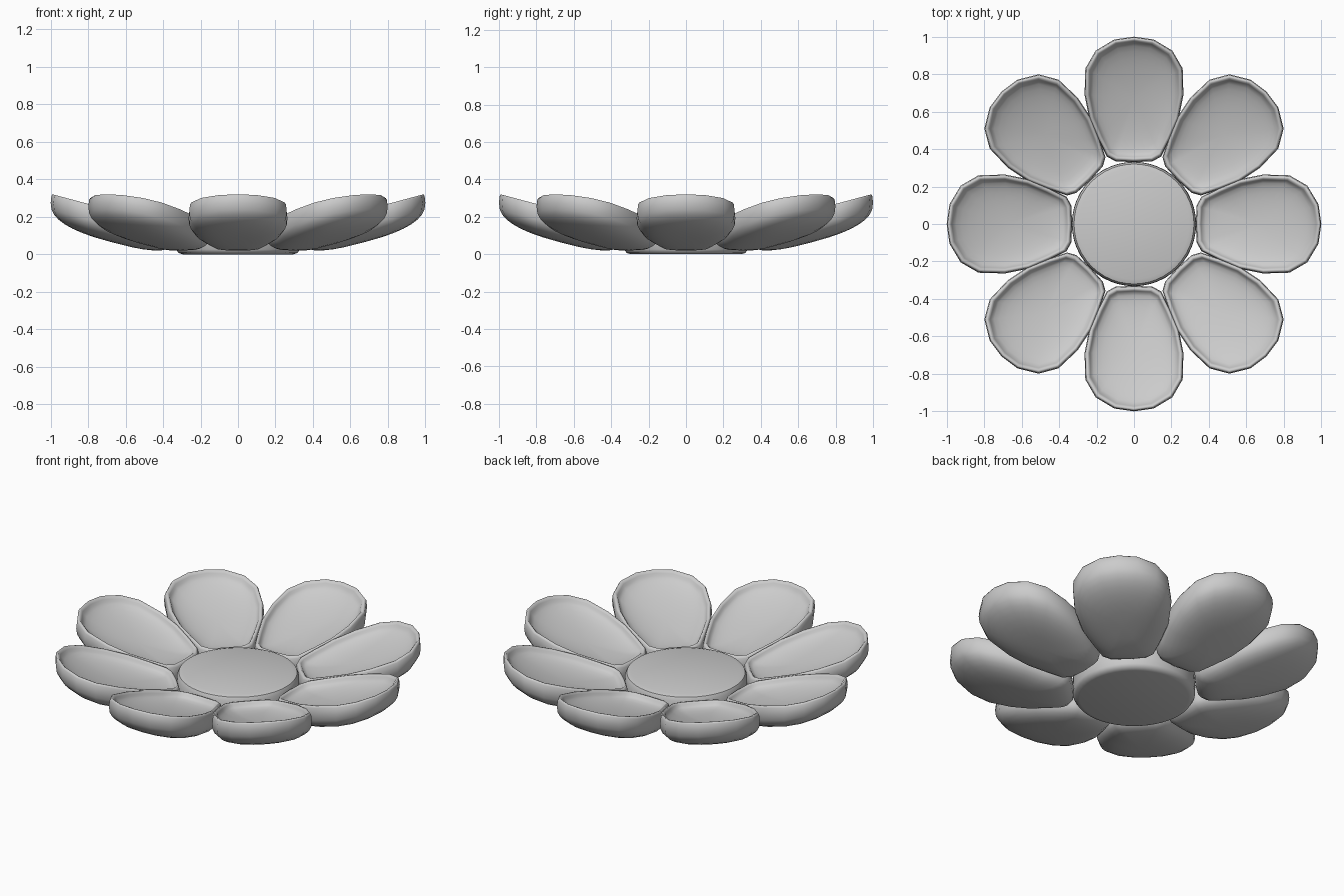
import bpy, bmesh, math

if "Cube" in bpy.data.objects:
    bpy.data.objects.remove(bpy.data.objects["Cube"])

# half outline of a petal seen from above: (sideways, distance from centre)
HALF = [(0, 1.0), (0.105, 0.985), (0.205, 0.925), (0.26, 0.83), (0.264, 0.69),
        (0.238, 0.56), (0.19, 0.45), (0.145, 0.36), (0.10, 0.335), (0, 0.33)]
OUTLINE = HALF + [(-x, r) for x, r in HALF[-2:0:-1]]
MID = 0.67


def rim_z(r):
    return 0.145 + 0.268 * (r - 0.33)


def finish(bm, name, angle):
    bmesh.ops.recalc_face_normals(bm, faces=bm.faces)
    me = bpy.data.meshes.new(name)
    bm.to_mesh(me)
    bm.free()
    ob = bpy.data.objects.new(name, me)
    bpy.context.collection.objects.link(ob)
    bpy.ops.object.select_all(action='DESELECT')
    ob.select_set(True)
    bpy.context.view_layer.objects.active = ob
    bpy.ops.object.shade_smooth_by_angle(angle=math.radians(angle))
    return ob


def loft(bm, rings, cap_start, cap_end):
    for a, b in zip(rings, rings[1:]):
        n = len(a)
        for i in range(n):
            bm.faces.new((a[i], a[(i + 1) % n], b[(i + 1) % n], b[i]))
    for ring, pole in ((rings[0], cap_start), (rings[-1], cap_end)):
        p = bm.verts.new(pole)
        for i in range(len(ring)):
            bm.faces.new((ring[i], ring[(i + 1) % len(ring)], p))


# petal: outer bowl, rounded lip, shallow inner bowl
def petal(index):
    bm = bmesh.new()
    rings = []

    def ring(s, inset, depth):
        kx, ky = s * (1 - inset / 0.26), s * (1 - inset / 0.335)
        vs = []
        for x, r in OUTLINE:
            rr = MID + (r - MID) * ky
            vs.append(bm.verts.new((x * kx, -rr, rim_z(rr) - depth)))
        rings.append(vs)

    steps = 8
    for k in range(1, steps + 1):
        t = math.pi / 2 * k / steps
        ring(math.sin(t) ** 0.75, 0, 0.05 + 0.123 * abs(math.cos(t)) ** 0.75)
    ring(1, 0.004, 0.012)
    ring(1, 0.010, 0.002)
    ring(1, 0.018, 0.002)
    for k in range(steps, 0, -1):
        t = math.pi / 2 * k / steps
        ring(math.sin(t), 0.027, 0.013 + 0.062 * abs(math.cos(t)))
    z = rim_z(MID)
    loft(bm, rings, (0, -MID, z - 0.173), (0, -MID, z - 0.075))
    ob = finish(bm, f"petal_{index + 1}", 75)
    ob.rotation_euler.z = index * math.pi / 4


for i in range(8):
    petal(i)

# round centre cushion with softened edges
bm = bmesh.new()
profile = [(0.295, 0), (0.318, 0.007), (0.33, 0.025), (0.332, 0.08),
           (0.33, 0.14), (0.32, 0.16), (0.295, 0.168)]
N = 48
rings = [[bm.verts.new((r * math.cos(2 * math.pi * i / N),
                        r * math.sin(2 * math.pi * i / N), z)) for i in range(N)]
         for r, z in profile]
loft(bm, rings, (0, 0, 0), (0, 0, 0.168))
finish(bm, "flower_centre", 40)
